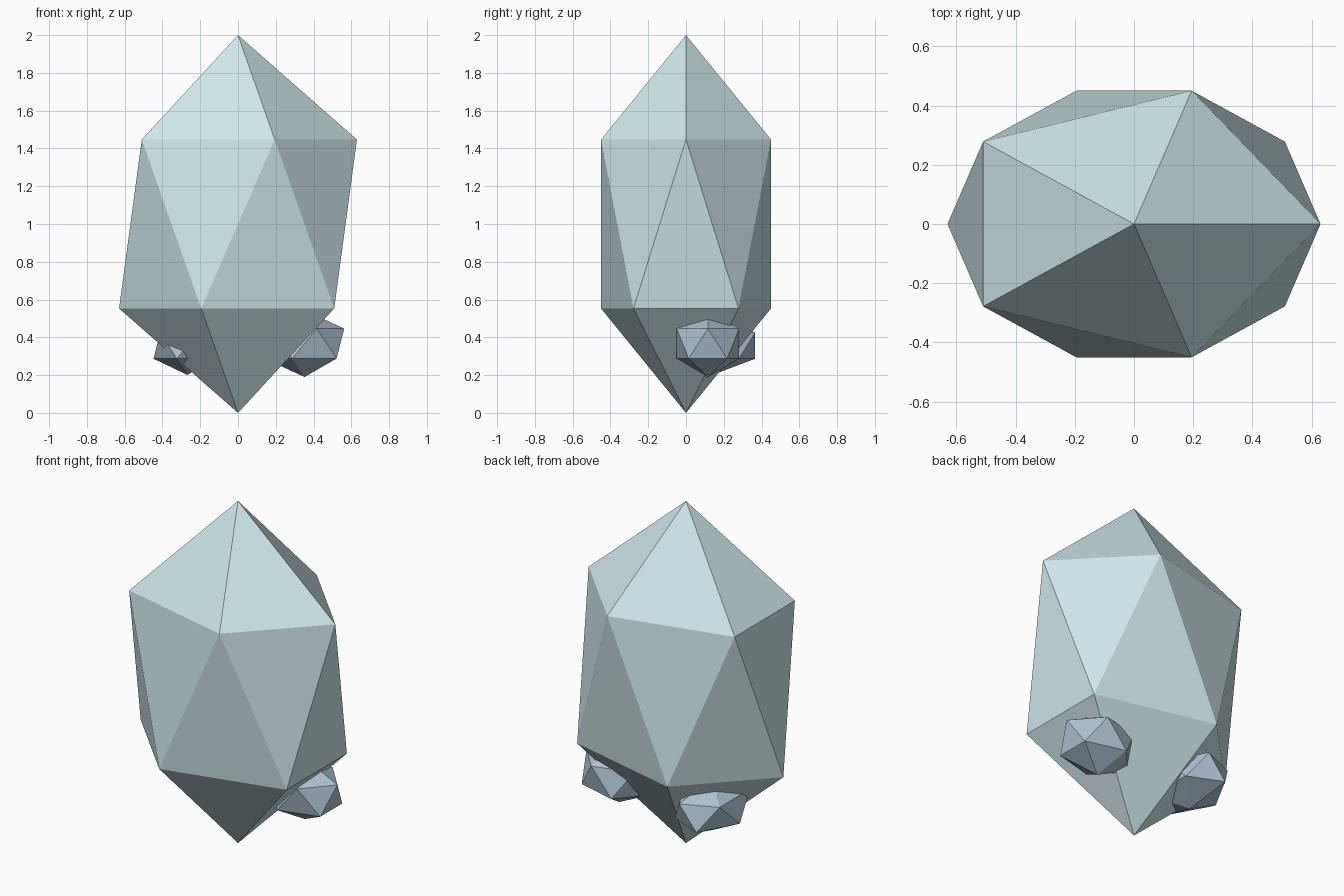
import bpy

if "Cube" in bpy.data.objects:
    bpy.data.objects.remove(bpy.data.objects["Cube"])


def material(name, color):
    mat = bpy.data.materials.new(name)
    mat.diffuse_color = (*color, 1)
    mat.use_nodes = True
    mat.node_tree.nodes["Principled BSDF"].inputs["Base Color"].default_value = mat.diffuse_color
    return mat


def crystal(name, center, scale, mat):
    # A stretched 20-sided gem with flat faces
    bpy.ops.mesh.primitive_ico_sphere_add(subdivisions=1, radius=1, location=center)
    obj = bpy.context.object
    obj.name = name
    obj.scale = scale
    bpy.ops.object.transform_apply(location=False, rotation=False, scale=True)
    bpy.ops.object.shade_flat()
    obj.data.materials.append(mat)
    return obj


pale = material("pale_crystal", (0.62, 0.80, 0.83))
blue = material("blue_grey_crystal", (0.42, 0.54, 0.65))

# Main tall crystal
crystal("main_crystal", (0, 0, 1), (0.704, 0.529, 1.0), pale)

# Small crystals growing from the lower part
crystal("right_small_crystal", (0.352, 0.116, 0.367), (0.235, 0.194, 0.177), blue)
crystal("left_small_crystal", (-0.268, 0.14, 0.356), (0.2, 0.266, 0.155), blue)
